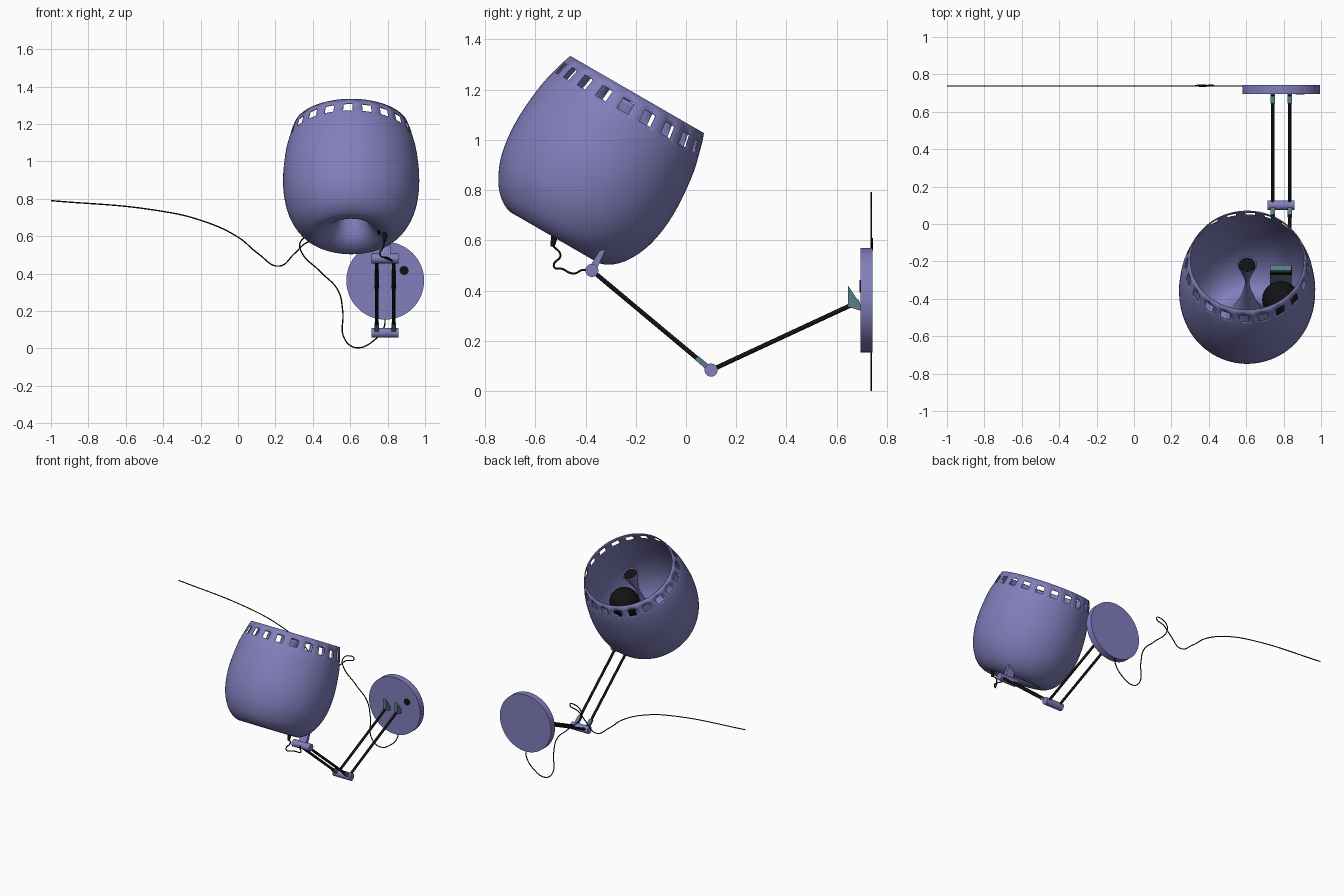
import bpy, bmesh, math
from mathutils import Vector, Matrix

if "Cube" in bpy.data.objects:
    bpy.data.objects.remove(bpy.data.objects["Cube"])

def material(name, rgb):
    m = bpy.data.materials.new(name)
    m.diffuse_color = (*rgb, 1)
    m.use_nodes = True
    m.node_tree.nodes["Principled BSDF"].inputs["Base Color"].default_value = m.diffuse_color
    return m

PAINT = material("lilac_paint", (0.22, 0.21, 0.50))
BLACK = material("black", (0.006, 0.006, 0.006))
SLATE = material("slate", (0.10, 0.20, 0.25))
SHADE = Matrix.Translation((0.605, -0.195, 1.18)) @ Matrix.Rotation(math.radians(-30), 4, 'X')
ARM_X = (0.741, 0.832)

def finish(bm, name, mat, matrix=None, smooth=True):
    bmesh.ops.recalc_face_normals(bm, faces=bm.faces)
    me = bpy.data.meshes.new(name)
    bm.to_mesh(me)
    bm.free()
    ob = bpy.data.objects.new(name, me)
    bpy.context.collection.objects.link(ob)
    me.materials.append(mat)
    if matrix:
        ob.matrix_world = matrix
    if smooth:
        bpy.ops.object.select_all(action='DESELECT')
        ob.select_set(True)
        bpy.context.view_layer.objects.active = ob
        bpy.ops.object.shade_smooth_by_angle(angle=math.radians(35))
    return ob

def rod(name, a, b, r, mat, r2=None, sides=24, matrix=None):
    a, b = Vector(a), Vector(b)
    bm = bmesh.new()
    m = Matrix.Translation((a + b) / 2) @ (b - a).to_track_quat('Z', 'Y').to_matrix().to_4x4()
    bmesh.ops.create_cone(bm, cap_ends=True, segments=sides, radius1=r,
                          radius2=r if r2 is None else r2, depth=(b - a).length, matrix=m)
    return finish(bm, name, mat, matrix)

def box(name, center, size, mat, matrix=None):
    bm = bmesh.new()
    bmesh.ops.create_cube(bm, size=1, matrix=Matrix.Translation(center) @ Matrix.Diagonal((*size, 1)))
    return finish(bm, name, mat, matrix, False)

def side_plate(name, yz, x, width, mat):
    # outline in the side plane, extruded across x
    bm = bmesh.new()
    f = bm.faces.new([bm.verts.new((x - width / 2, y, z)) for y, z in yz])
    ext = bmesh.ops.extrude_face_region(bm, geom=[f])
    bmesh.ops.translate(bm, vec=(width, 0, 0),
                        verts=[v for v in ext["geom"] if isinstance(v, bmesh.types.BMVert)])
    return finish(bm, name, mat, None, False)

def cable(name, pts, r):
    cu = bpy.data.curves.new(name, 'CURVE')
    cu.dimensions = '3D'
    cu.bevel_depth, cu.bevel_resolution, cu.resolution_u = r, 2, 8
    cu.use_fill_caps = True
    sp = cu.splines.new('BEZIER')
    sp.bezier_points.add(len(pts) - 1)
    for bp, p in zip(sp.bezier_points, pts):
        bp.co = p
        bp.handle_left_type = bp.handle_right_type = 'AUTO'
    cu.materials.append(BLACK)
    ob = bpy.data.objects.new(name, cu)
    bpy.context.collection.objects.link(ob)

def smooth_points(p, steps=4):
    # Catmull-Rom interpolation of profile points
    p = [Vector(q) for q in p]
    out = []
    for i in range(len(p) - 1):
        a, b, c, d = p[max(i - 1, 0)], p[i], p[i + 1], p[min(i + 2, len(p) - 1)]
        for k in range(steps):
            t = k / steps
            out.append(0.5 * (2 * b + (c - a) * t + (2 * a - 5 * b + 4 * c - d) * t * t
                              + (3 * b - a - 3 * c + d) * t ** 3))
    return out + [p[-1]]

# Shade: bowl with rim windows; the base rises inside as a slender waisted stem
profile = [Vector((0.305, 0)), Vector((0.318, 0.036))] + smooth_points([
    (0.331, 0.086), (0.348, 0.16), (0.361, 0.29), (0.358, 0.40), (0.338, 0.50),
    (0.300, 0.58), (0.255, 0.63), (0.20, 0.655), (0.14, 0.64), (0.10, 0.60),
    (0.065, 0.51), (0.035, 0.40), (0.014, 0.29), (0.010, 0.21), (0.028, 0.12), (0.05, 0.04)])
SEG = 80
bm = bmesh.new()
rings = []
for r, d in profile:
    ring = []
    for i in range(SEG):
        a = 2 * math.pi * (i - 1) / SEG - math.radians(3)
        ring.append(bm.verts.new((r * math.cos(a), r * math.sin(a), -d)))
    rings.append(ring)
for j in range(len(rings) - 1):
    for i in range(SEG):
        if j == 1 and i % 4 < 2:
            continue  # window opening
        k = (i + 1) % SEG
        bm.faces.new((rings[j][i], rings[j][k], rings[j + 1][k], rings[j + 1][i]))
shade = finish(bm, "shade", PAINT, SHADE)
sol = shade.modifiers.new("thickness", 'SOLIDIFY')
sol.thickness, sol.offset = 0.005, 0
rod("stem_cap", (0, 0, -0.06), (0, 0, -0.045), 0.043, BLACK, sides=32, matrix=SHADE)

# Bulb, its socket and the control block inside the shade
bm = bmesh.new()
bmesh.ops.create_uvsphere(bm, u_segments=32, v_segments=16, radius=0.1,
                          matrix=Matrix.Translation((0.18, 0, -0.42)))
finish(bm, "bulb", BLACK, SHADE)
rod("bulb_socket", (0.18, 0, -0.65), (0.18, 0, -0.50), 0.04, BLACK, matrix=SHADE)
box("inner_block", (0.18, 0.175, -0.46), (0.115, 0.035, 0.16), SLATE, SHADE)
box("inner_block_band", (0.18, 0.175, -0.415), (0.118, 0.038, 0.025), BLACK, SHADE)

# Wall plate with its black button
rod("wall_plate", (0.787, 0.695, 0.362), (0.787, 0.742, 0.362), 0.208, PAINT, sides=64)
rod("plate_button", (0.888, 0.692, 0.417), (0.888, 0.70, 0.417), 0.024, BLACK)

# Pivots, paired arms and slate clips
wall, elbow, head = (0.69, 0.357), (0.10, 0.083), (-0.375, 0.48)
for name, (y, z) in (("elbow_pivot", elbow), ("head_pivot", head)):
    rod(name, (0.715, y, z), (0.857, y, z), 0.026, PAINT, sides=32)
for x in ARM_X:
    rod("lower_arm", (x, *wall), (x, *elbow), 0.009, BLACK, sides=16)
    rod("upper_arm", (x, *elbow), (x, *head), 0.009, BLACK, sides=16)
    side_plate("wall_clip", [(0.645, 0.42), (0.695, 0.345), (0.695, 0.32), (0.645, 0.335)],
               x, 0.024, SLATE)
    side_plate("elbow_clip", [(0.035, 0.125), (0.05, 0.139), (0.108, 0.09), (0.092, 0.075)],
               x, 0.024, SLATE)
side_plate("head_bracket", [(-0.39, 0.485), (-0.36, 0.475), (-0.315, 0.575), (-0.325, 0.59)],
           0.786, 0.06, PAINT)

# Short lead from the shade base to the head pivot
rod("lead_plug", (0.785, -0.522, 0.625), (0.785, -0.532, 0.575), 0.014, BLACK, r2=0.009)
cable("head_lead", [(0.785, -0.532, 0.58), (0.775, -0.50, 0.54), (0.76, -0.527, 0.50),
                    (0.80, -0.49, 0.485), (0.825, -0.45, 0.468), (0.79, -0.41, 0.482),
                    (0.785, -0.375, 0.48)], 0.004)

# Mains cable lying along the wall
xz = [(-1, 0.79), (-0.45, 0.74), (-0.2, 0.685), (0, 0.595), (0.11, 0.505), (0.22, 0.44),
      (0.30, 0.505), (0.36, 0.562), (0.425, 0.595), (0.39, 0.605), (0.335, 0.57),
      (0.335, 0.525), (0.44, 0.41), (0.535, 0.31), (0.56, 0.20), (0.57, 0.05),
      (0.63, 0.004), (0.73, 0.045), (0.78, 0.11), (0.787, 0.17)]
cable("mains_cable", [(x, 0.741 if 7 < i < 11 else 0.738, z) for i, (x, z) in enumerate(xz)], 0.0035)
